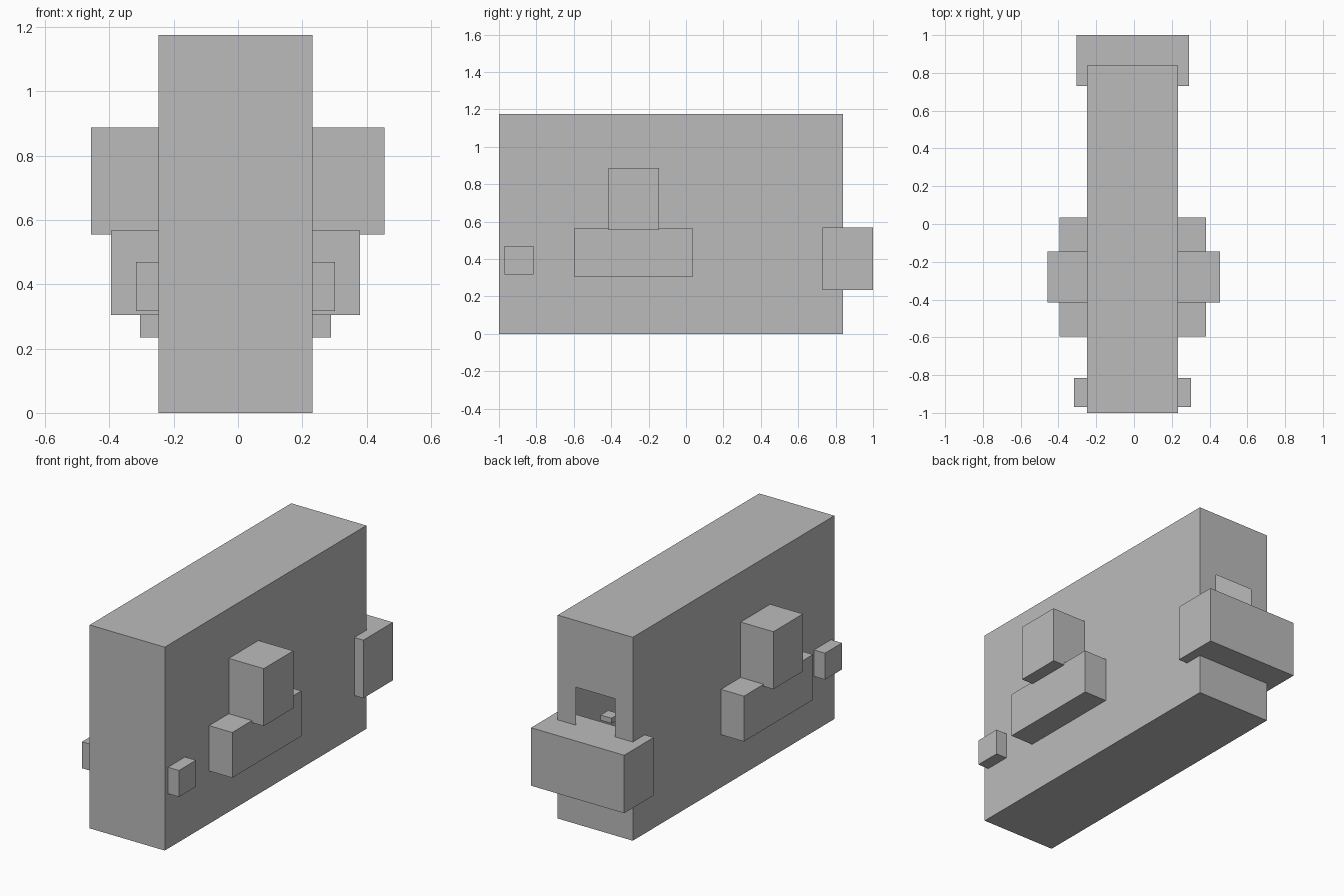
import bpy, bmesh

if "Cube" in bpy.data.objects:
    bpy.data.objects.remove(bpy.data.objects["Cube"])

grey = bpy.data.materials.new("plain grey")
grey.diffuse_color = (0.5, 0.5, 0.5, 1)
grey.use_nodes = True
grey.node_tree.nodes["Principled BSDF"].inputs["Base Color"].default_value = grey.diffuse_color


def make(name, bm):
    mesh = bpy.data.meshes.new(name)
    bm.to_mesh(mesh)
    bm.free()
    mesh.materials.append(grey)
    obj = bpy.data.objects.new(name, mesh)
    bpy.context.collection.objects.link(obj)
    return obj


def box_mesh(x, y, z):
    bm = bmesh.new()
    bmesh.ops.create_cube(bm, size=1)
    for v in bm.verts:
        v.co = [(r[0] + r[1]) / 2 + c * (r[1] - r[0])
                for r, c in zip((x, y, z), v.co)]
    return bm


# Hollow body with a rectangular opening cut in its back wall
body = box_mesh((-0.248, 0.232), (-1.0, 0.84), (0.0, 1.175))
for axis, value in ((0, -0.135), (0, 0.115), (2, 0.42), (2, 0.79)):
    normal = [0, 0, 0]
    normal[axis] = 1
    point = [0, 0, 0]
    point[axis] = value
    back = [f for f in body.faces if f.normal.y > 0.9]
    edges = {e for f in back for e in f.edges}
    verts = {v for f in back for v in f.verts}
    bmesh.ops.bisect_plane(body, geom=list(verts) + list(edges) + back,
                           plane_co=point, plane_no=normal)
    body.normal_update()
opening = []
for f in body.faces:
    c = f.calc_center_median()
    if f.normal.y > 0.9 and -0.13 < c.x < 0.11 and 0.43 < c.z < 0.78:
        opening.append(f)
bmesh.ops.delete(body, geom=opening, context='FACES_ONLY')
make("hollow_body", body)

# Blocks that pass through the body and stick out on both sides
blocks = {
    "rear_block": ((-0.305, 0.29), (0.73, 1.0), (0.235, 0.57)),
    "lower_side_block": ((-0.395, 0.38), (-0.595, 0.035), (0.305, 0.567)),
    "upper_side_block": ((-0.457, 0.455), (-0.415, -0.145), (0.555, 0.887)),
    "front_side_block": ((-0.318, 0.302), (-0.97, -0.815), (0.317, 0.47)),
    # Small piece lying inside, behind the opening
    "inner_catch": ((0.0, 0.07), (0.61, 0.68), (0.55, 0.58)),
}
for name, (x, y, z) in blocks.items():
    make(name, box_mesh(x, y, z))
